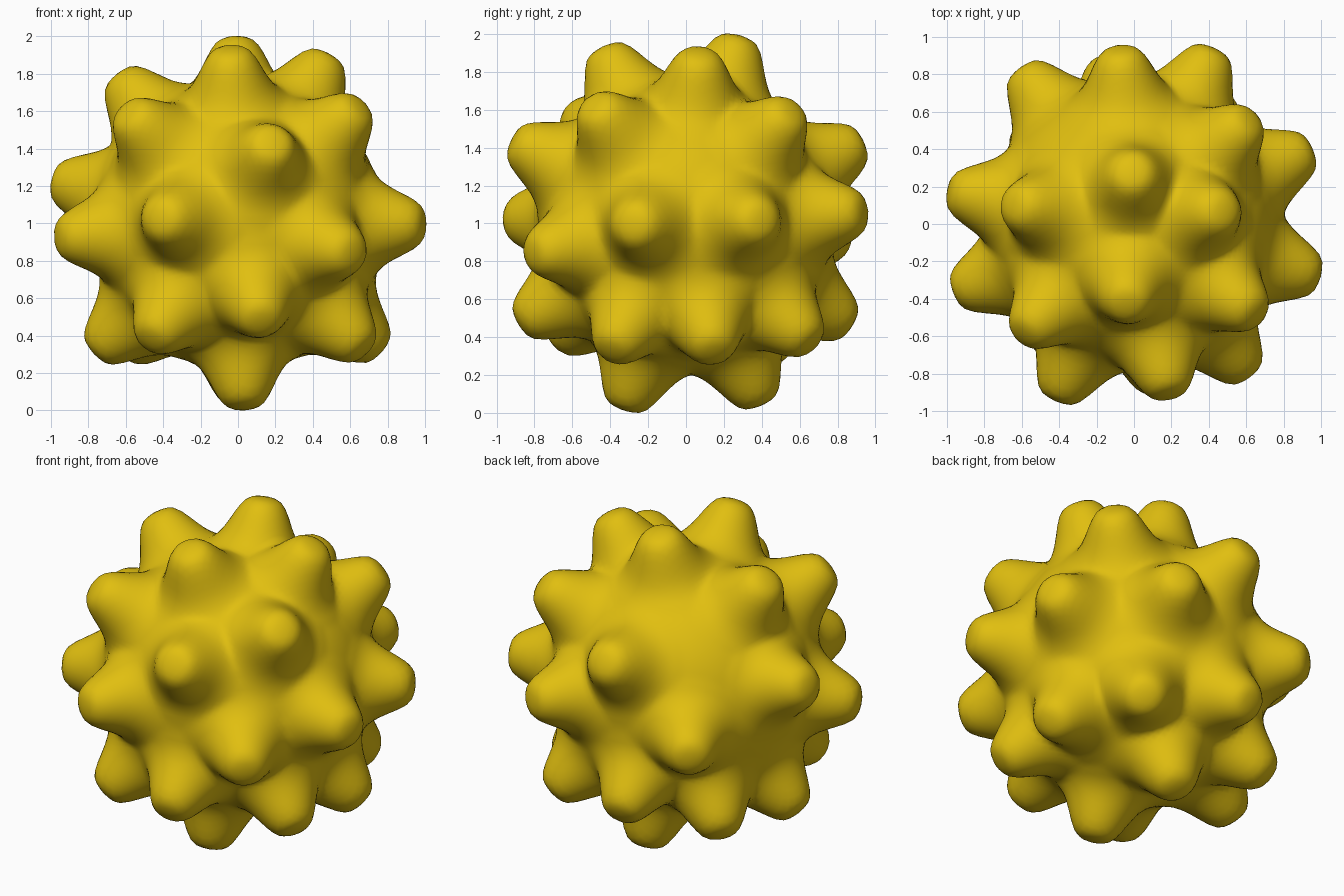
import bpy, bmesh
from math import acos
from mathutils import Vector

cube = bpy.data.objects.get("Cube")
if cube:
    bpy.data.objects.remove(cube, do_unlink=True)

# Directions in which the knobs grow out of the ball
KNOBS = [Vector(d).normalized() for d in (
    # upper
    (-.04, -.43, .92), (-.01, .28, .98), (.48, .07, .9), (-.63, .1, .78),
    (-.57, -.57, .58), (.63, -.47, .61), (.61, .55, .59),
    (.18, -.89, .43), (-.07, .9, .42),
    # middle
    (-.4, -.9, .03), (-.92, -.35, -.07), (-.96, .17, .23), (.59, -.78, -.15),
    (.95, -.27, 0), (.93, .39, .02), (.41, .9, .06), (-.59, .81, -.07),
    # lower
    (.73, .14, -.65), (.46, .64, -.61), (-.14, .85, -.52), (.01, .38, -.92),
    (.65, -.38, -.65), (.12, -.84, -.5), (-.57, .47, -.66),
    (-.74, -.02, -.66), (-.45, -.65, -.6), (.03, -.32, -.95))]

# Knob profile: (angle from its axis, distance from the ball's centre)
PROFILE = [(0, 1.04), (.08, 1.03), (.11, 1.015), (.14, .98), (.2, .9),
           (.25, .848), (.3, .815), (.36, .793), (.46, .78)]


def reach(angle):
    for (a0, r0), (a1, r1) in zip(PROFILE, PROFILE[1:]):
        if angle < a1:
            return r0 + (r1 - r0) * (angle - a0) / (a1 - a0)
    return PROFILE[-1][1]


# Ball pushed outwards around every knob axis
bm = bmesh.new()
bmesh.ops.create_icosphere(bm, subdivisions=6, radius=1)
for v in bm.verts:
    n = v.co.normalized()
    v.co = n * reach(min(acos(max(-1, min(1, n.dot(k)))) for k in KNOBS))
bmesh.ops.smooth_vert(bm, verts=bm.verts, factor=.4,
                      use_axis_x=True, use_axis_y=True, use_axis_z=True)
for f in bm.faces:
    f.smooth = True

# Stand the ball on the ground
bmesh.ops.translate(bm, verts=bm.verts, vec=(0, 0, -min(v.co.z for v in bm.verts)))

mesh = bpy.data.meshes.new("knobbly_ball")
bm.to_mesh(mesh)
bm.free()
ball = bpy.data.objects.new("knobbly_ball", mesh)
bpy.context.collection.objects.link(ball)

# Single golden yellow colour
gold = bpy.data.materials.new("golden_yellow")
gold.use_nodes = True
gold.diffuse_color = (.75, .52, .005, 1)
gold.node_tree.nodes["Principled BSDF"].inputs["Base Color"].default_value = gold.diffuse_color
mesh.materials.append(gold)
